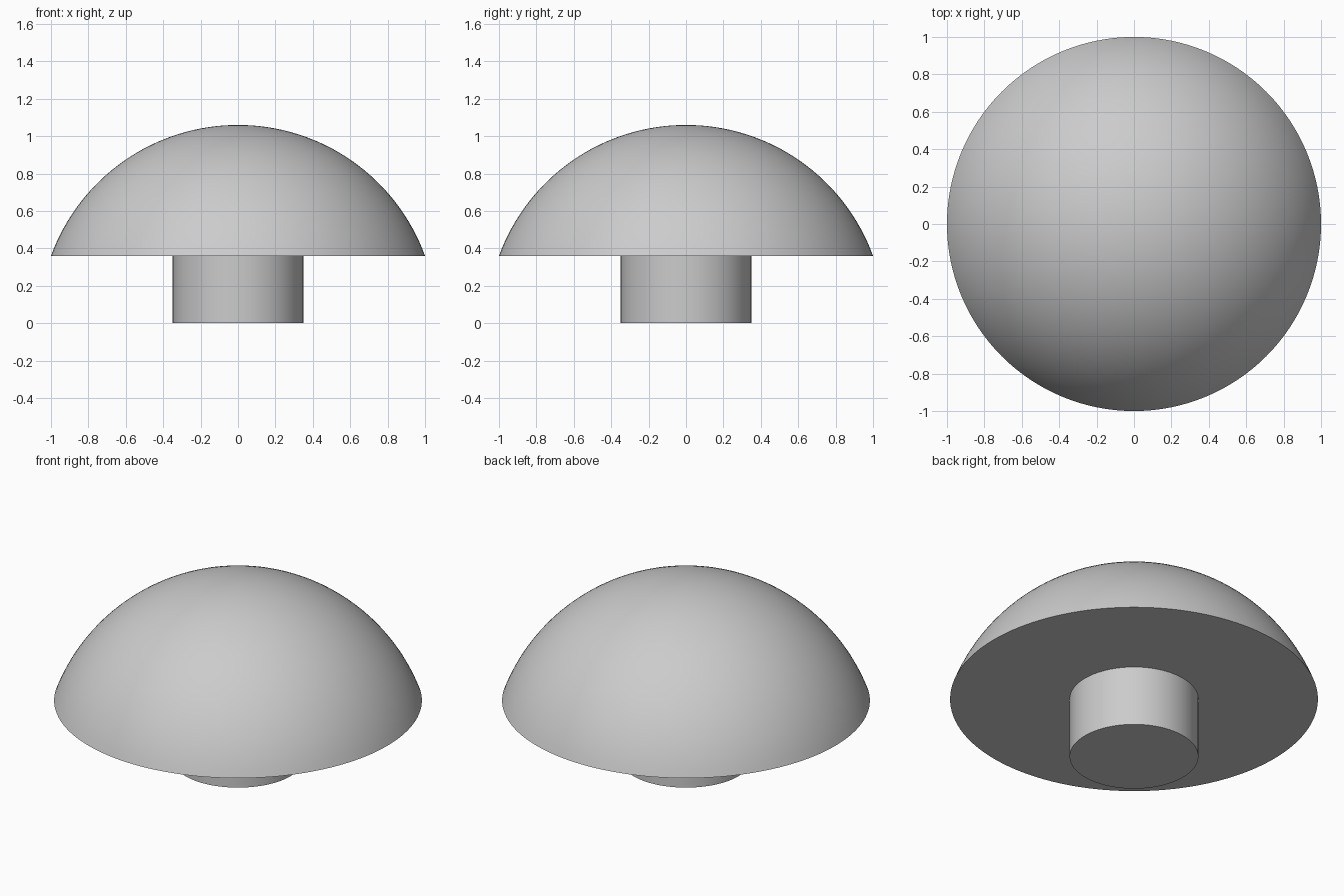
import bpy
import bmesh
from math import asin, cos, sin, pi, radians

cube = bpy.data.objects.get("Cube")
if cube:
    bpy.data.objects.remove(cube, do_unlink=True)

RIM_Z, TOP_Z = 0.36, 1.06
STEM_R = 0.35
SEGMENTS = 128

grey = bpy.data.materials.new("light grey")
grey.use_nodes = True
colour = (0.6, 0.6, 0.6, 1)
grey.diffuse_color = colour
grey.node_tree.nodes["Principled BSDF"].inputs["Base Color"].default_value = colour


def lathe(name, profile):
    """Revolve an (r, z) profile, ordered bottom to top, around the z axis."""
    bm = bmesh.new()
    verts = [bm.verts.new((r, 0, z)) for r, z in profile]
    edges = [bm.edges.new(pair) for pair in zip(verts, verts[1:])]
    bmesh.ops.spin(bm, geom=verts + edges, axis=(0, 0, 1), cent=(0, 0, 0),
                   angle=2 * pi, steps=SEGMENTS, use_merge=True)
    bmesh.ops.remove_doubles(bm, verts=bm.verts, dist=0.0001)
    bmesh.ops.recalc_face_normals(bm, faces=bm.faces)
    mesh = bpy.data.meshes.new(name)
    bm.to_mesh(mesh)
    bm.free()
    mesh.materials.append(grey)
    obj = bpy.data.objects.new(name, mesh)
    bpy.context.collection.objects.link(obj)
    bpy.ops.object.select_all(action="DESELECT")
    obj.select_set(True)
    bpy.context.view_layer.objects.active = obj
    bpy.ops.object.shade_smooth_by_angle(angle=radians(30))
    return obj


# Domed cap: a spherical segment with a flat underside
height = TOP_Z - RIM_Z
radius = (1 + height ** 2) / (2 * height)
centre_z = TOP_Z - radius
start = asin((RIM_Z - centre_z) / radius)
steps = 32
angles = [start + (pi / 2 - start) * i / steps for i in range(steps + 1)]
arc = [(radius * cos(a), centre_z + radius * sin(a)) for a in angles]
lathe("domed_cap", [(STEM_R, RIM_Z)] + arc)

# Cylindrical stem, closed at the foot and meeting the cap's underside
lathe("stem", [(0, 0), (STEM_R, 0), (STEM_R, RIM_Z)])
